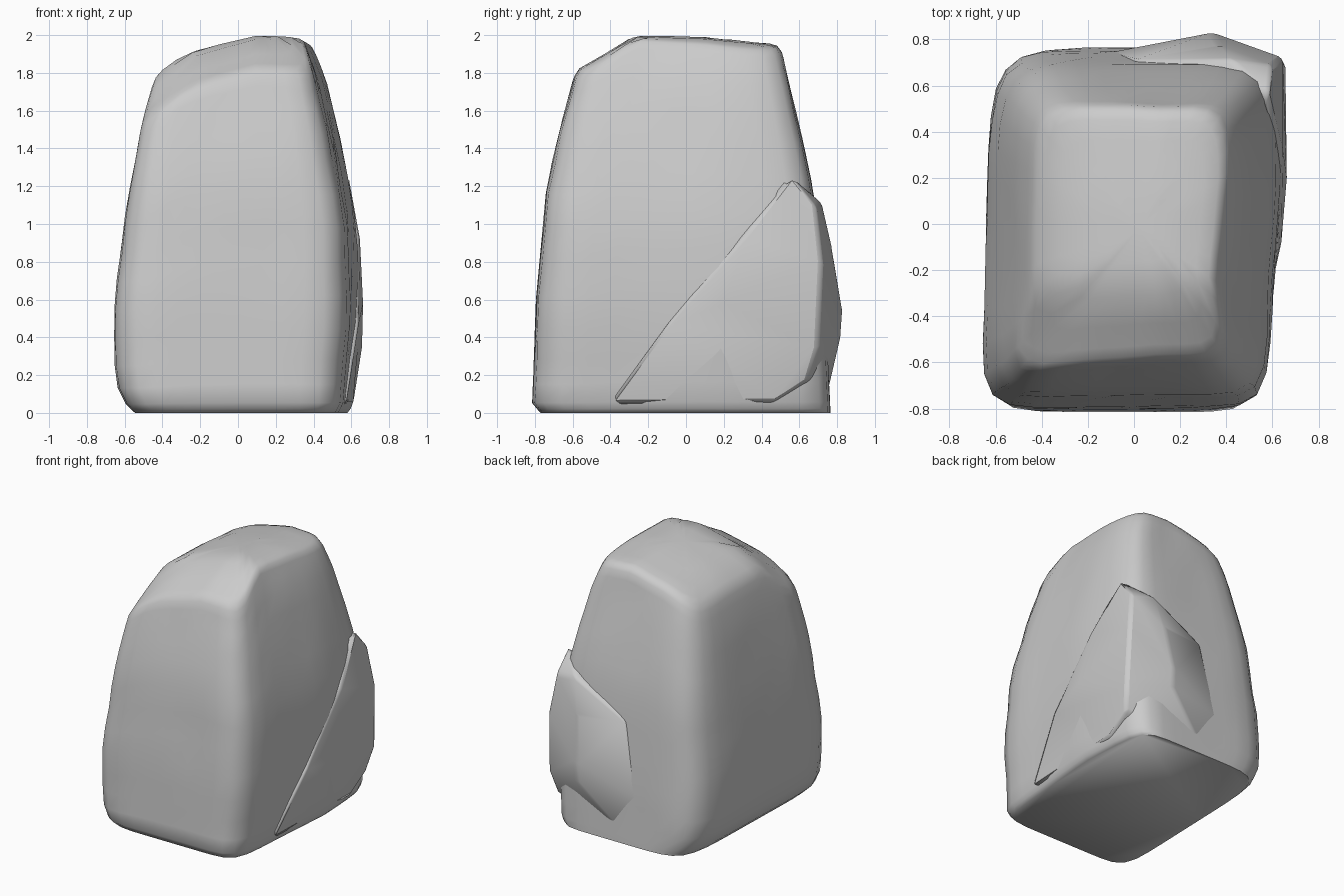
import bpy, bmesh, math
from mathutils import Vector, noise

if "Cube" in bpy.data.objects:
    bpy.data.objects.remove(bpy.data.objects["Cube"])


def lerp(table, t):
    """Piecewise linear lookup in a list of (position, value)."""
    if t <= table[0][0]:
        return table[0][1]
    for (a, va), (b, vb) in zip(table, table[1:]):
        if t <= b:
            return va + (vb - va) * (t - a) / (b - a)
    return table[-1][1]


# Wall profiles by height
LEFT = [(0, -.55), (.05, -.6), (.17, -.66), (.6, -.66), (1, -.61), (1.5, -.53), (1.75, -.46), (1.9, -.4)]
RIGHT = [(0, .58), (.04, .61), (.5, .65), (1, .635), (1.4, .56), (1.77, .47), (1.97, .385)]
FRONT = [(0, -.77), (.05, -.815), (.6, -.795), (1.2, -.74), (1.5, -.67), (1.8, -.59), (1.88, -.54)]
BACK = [(0, .765), (.3, .755), (1.1, .69), (1.4, .63), (1.95, .5)]
# Lean of the side walls by depth, and crown drop by x and by y
RIGHT_LEAN = [(-.8, -.07), (-.3, -.04), (.2, 0), (.7, -.025)]
LEFT_LEAN = [(-.6, 0), (.6, .035)]
DROP_X = [(-.5, .27), (-.46, .23), (-.33, .13), (-.2, .07), (.1, 0), (.3, .01), (.4, .04)]
DROP_Y = [(-.6, .18), (-.5, .14), (-.27, .0), (.1, .01), (.5, .05)]


def crown(x, y):
    return 2.0 - lerp(DROP_X, x) - lerp(DROP_Y, y)


def wall_point(u, v, s):
    """Point on the wall: u, v on the ring, s = fraction of local height."""
    z = s * 1.9
    for _ in range(12):
        xl, xr, yf, yb = (lerp(t, z) for t in (LEFT, RIGHT, FRONT, BACK))
        y = (yf + yb) / 2 + v * (yb - yf) / 2
        xl += lerp(LEFT_LEAN, y)
        xr += lerp(RIGHT_LEAN, y)
        x = (xl + xr) / 2 + u * (xr - xl) / 2
        z = .5 * z + .5 * s * crown(x, y)
    return Vector((x, y, z))


def finish(bm, name, angle):
    bmesh.ops.recalc_face_normals(bm, faces=bm.faces[:])
    me = bpy.data.meshes.new(name)
    bm.to_mesh(me)
    bm.free()
    ob = bpy.data.objects.new(name, me)
    bpy.context.collection.objects.link(ob)
    bpy.ops.object.select_all(action='DESELECT')
    ob.select_set(True)
    bpy.context.view_layer.objects.active = ob
    bpy.ops.object.shade_smooth_by_angle(angle=math.radians(angle))
    return ob


# Main boulder: rounded-rectangle rings up the wall, then shrinking over the crown
SIDE = 11
ring = []
for c in range(4):
    for i in range(SIDE):
        p = Vector((1, -1 + 2 * i / SIDE))
        for _ in range(c):
            p = Vector((-p.y, p.x))
        n = 6 if p.x < 0 and p.y > 0 else 9
        ring.append(p / (abs(p.x) ** n + abs(p.y) ** n) ** (1 / n))

bm = bmesh.new()
rows = []
levels = [0, .012, .03, .085, .16, .25, .35, .45, .55, .65, .75, .83, .9, .95, .98]
for s in levels:
    row = []
    for p in ring:
        co = wall_point(p.x, p.y, s)
        bump = noise.noise(co * 2.7 + Vector((3, 1, 5))) * .014 * min(1, s * 5)
        row.append(bm.verts.new(co - Vector((p.x, p.y, 0)) * abs(bump)))
    rows.append(row)
centre = Vector((.02, -.02, 0))
for k in (.955, .88, .72, .5, .25):
    row = []
    for v in rows[len(levels) - 1]:
        co = centre + (v.co - centre) * k
        co.z = crown(co.x, co.y) - (.008 if k > .9 else 0)
        row.append(bm.verts.new(co))
    rows.append(row)
count = len(ring)
for a, b in zip(rows, rows[1:]):
    for i in range(count):
        j = (i + 1) % count
        bm.faces.new((a[i], a[j], b[j], b[i]))
bm.faces.new(rows[0])
tip = bm.verts.new((centre.x, centre.y, crown(centre.x, centre.y)))
for i in range(count):
    bm.faces.new((rows[-1][i], rows[-1][(i + 1) % count], tip))
finish(bm, "main_boulder", 60)

# Leaning slab wrapped round the back right corner
bm = bmesh.new()
for co in [(.57, -.42, .04), (.635, -.12, .45), (.662, .2, .58), (.645, .3, .93),
           (.585, .55, 1.26), (.60, .69, 1.09), (.42, .715, 1.12), (.645, .72, .8),
           (.655, .70, .35), (.34, .83, .54), (.34, .82, .4), (.37, .775, .86),
           (.0, .71, .9), (-.12, .74, .35), (.05, .75, .1), (.61, .45, .05),
           (.62, .65, .18), (.3, .3, .1), (.3, .4, 1.0)]:
    bm.verts.new(co)
hull = bmesh.ops.convex_hull(bm, input=bm.verts[:])
loose = {g for g in hull["geom_interior"] + hull["geom_unused"] if isinstance(g, bmesh.types.BMVert)}
bmesh.ops.delete(bm, geom=list(loose), context='VERTS')
slab = finish(bm, "corner_slab", 60)
bevel = slab.modifiers.new("soft_edges", 'BEVEL')
bevel.width = .025
bevel.segments = 2
bevel.limit_method = 'ANGLE'
bevel.angle_limit = math.radians(20)
